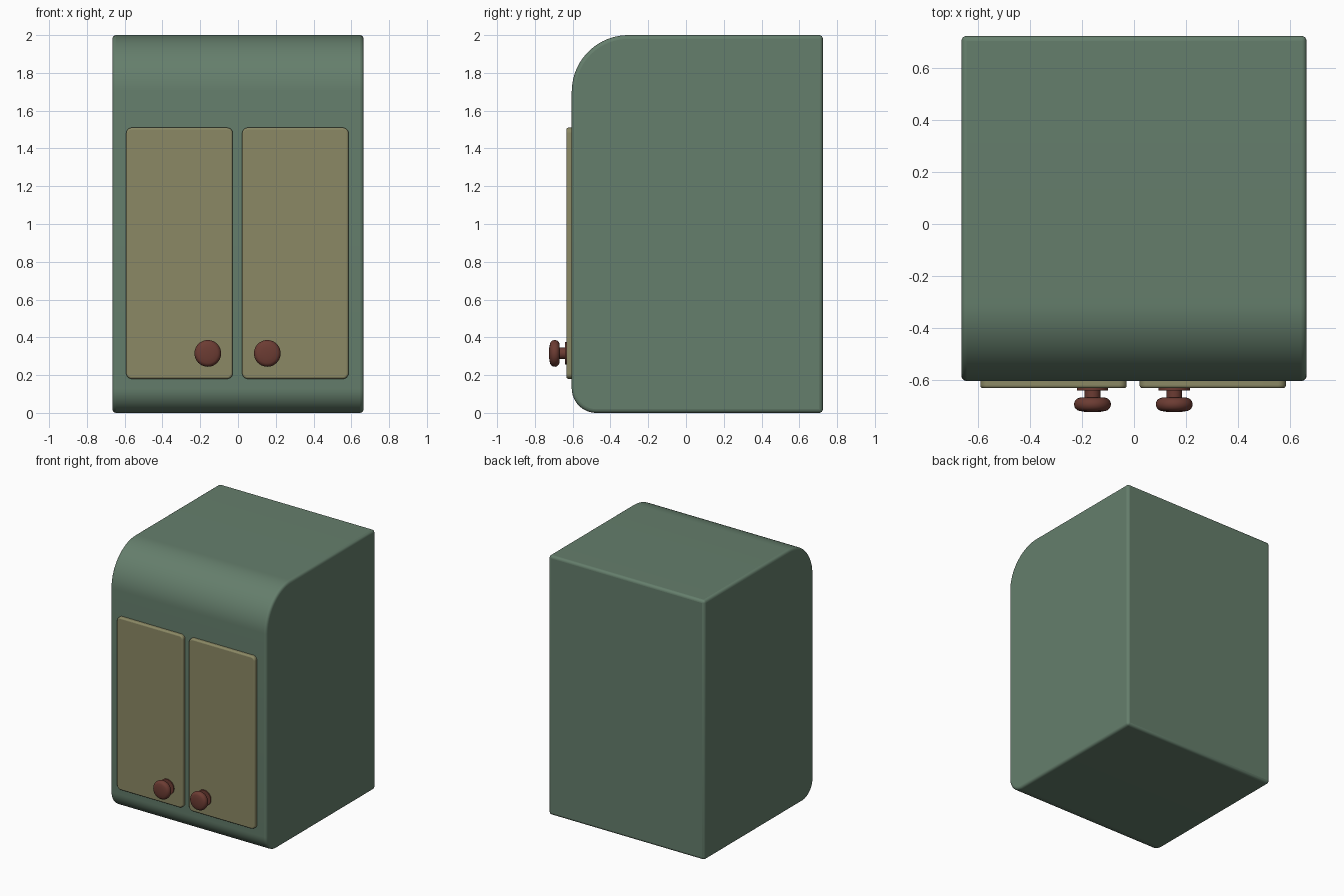
import bpy, bmesh, math
from mathutils import Matrix, Vector

if "Cube" in bpy.data.objects:
    bpy.data.objects.remove(bpy.data.objects["Cube"])


def material(name, rgb):
    m = bpy.data.materials.new(name)
    m.diffuse_color = (*rgb, 1)
    m.use_nodes = True
    m.node_tree.nodes["Principled BSDF"].inputs["Base Color"].default_value = m.diffuse_color
    return m


GREEN = material("green_paint", (0.13, 0.21, 0.15))
OLIVE = material("olive_paint", (0.26, 0.25, 0.13))
BROWN = material("red_brown", (0.15, 0.045, 0.033))


def finish(bm, name, mat, bevel=0, segments=4):
    bmesh.ops.recalc_face_normals(bm, faces=bm.faces)
    me = bpy.data.meshes.new(name)
    bm.to_mesh(me)
    bm.free()
    ob = bpy.data.objects.new(name, me)
    bpy.context.collection.objects.link(ob)
    me.materials.append(mat)
    if bevel:
        b = ob.modifiers.new("soft_edges", 'BEVEL')
        b.width, b.segments = bevel, segments
        b.limit_method, b.angle_limit = 'ANGLE', math.radians(40)
    bpy.ops.object.select_all(action='DESELECT')
    ob.select_set(True)
    bpy.context.view_layer.objects.active = ob
    bpy.ops.object.shade_smooth_by_angle(angle=math.radians(35))
    return ob


def arc(cx, cy, r, a0, a1, n):
    angles = [math.radians(a0 + (a1 - a0) * i / n) for i in range(n + 1)]
    return [(cx + r * math.cos(a), cy + r * math.sin(a)) for a in angles]


def prism(points, direction):
    bm = bmesh.new()
    face = bm.faces.new([bm.verts.new(p) for p in points])
    geom = bmesh.ops.extrude_face_region(bm, geom=[face])["geom"]
    verts = [g for g in geom if isinstance(g, bmesh.types.BMVert)]
    bmesh.ops.translate(bm, verts=verts, vec=Vector(direction))
    return bm


# Cabinet body: side profile with rounded front corners, extruded across x
FRONT, BACK, HALF = -0.605, 0.725, 0.665
profile = ([(BACK, 0), (BACK, 2)]
           + arc(FRONT + 0.3, 1.7, 0.3, 90, 180, 20)
           + arc(FRONT + 0.13, 0.13, 0.13, 180, 270, 12))
finish(prism([(-HALF, y, z) for y, z in profile], (2 * HALF, 0, 0)),
       "cabinet_body", GREEN, 0.02)


# Door panels: rounded rectangles proud of the front
def door(name, x0, x1, z0=0.18, z1=1.51, r=0.03):
    outline = (arc(x1 - r, z1 - r, r, 0, 90, 6) + arc(x0 + r, z1 - r, r, 90, 180, 6)
               + arc(x0 + r, z0 + r, r, 180, 270, 6) + arc(x1 - r, z0 + r, r, 270, 360, 6))
    finish(prism([(x, -0.59, z) for x, z in outline], (0, -0.043, 0)),
           name, OLIVE, 0.01, 3)


# Knobs: backplate, neck and rounded head turned on a lathe
def knob(name, x, z=0.315):
    prof = ([(0, -0.01), (0.06, -0.01), (0.06, 0.008), (0.03, 0.008), (0.03, 0.038)]
            + arc(0.045, 0.062, 0.026, -90, 75, 10) + [(0.03, 0.091), (0, 0.092)])
    bm = bmesh.new()
    verts = [bm.verts.new((r, 0, h)) for r, h in prof]
    edges = [bm.edges.new(p) for p in zip(verts, verts[1:])]
    bmesh.ops.spin(bm, geom=verts + edges, cent=(0, 0, 0), axis=(0, 0, 1),
                   angle=2 * math.pi, steps=40)
    bmesh.ops.remove_doubles(bm, verts=bm.verts, dist=1e-5)
    bm.transform(Matrix.Translation((x, -0.633, z)) @ Matrix.Rotation(math.pi / 2, 4, 'X'))
    finish(bm, name, BROWN)


for side, x0, x1, kx in (("left", -0.592, -0.028, -0.16), ("right", 0.022, 0.585, 0.155)):
    door(side + "_door", x0, x1)
    knob(side + "_knob", kx)
